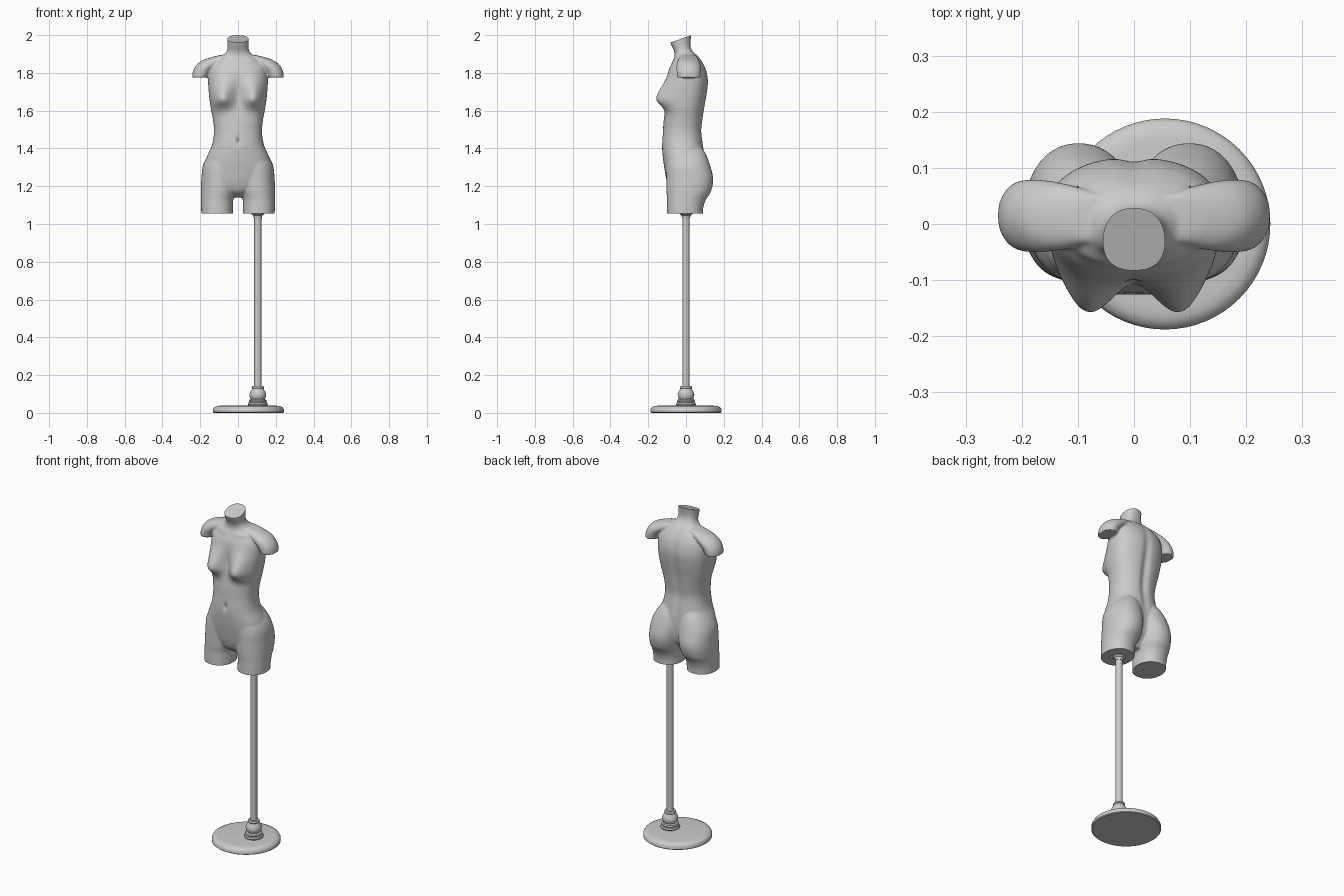
import bpy, bmesh, math
from mathutils import Vector

if "Cube" in bpy.data.objects:
    bpy.data.objects.remove(bpy.data.objects["Cube"])


def sample(table, z):
    """Smooth interpolation of table rows keyed by their first value."""
    n = len(table)
    i = 0
    while i < n - 2 and z > table[i + 1][0]:
        i += 1

    def slope(j, k):
        a, b = max(j - 1, 0), min(j + 1, n - 1)
        return (table[b][k] - table[a][k]) / (table[b][0] - table[a][0])
    h = table[i + 1][0] - table[i][0]
    t = (z - table[i][0]) / h
    return [(2*t**3 - 3*t*t + 1) * table[i][k] + (t**3 - 2*t*t + t) * h * slope(i, k)
            + (3*t*t - 2*t**3) * table[i + 1][k] + (t**3 - t*t) * h * slope(i + 1, k)
            for k in range(1, len(table[0]))]


def bump(d, s):
    return math.exp(-(d / s) ** 2)


def loft(bm, table, side=1, power=2.0, detail=None, rings=60, segs=96):
    """Stack of oval rings; rows are (z, centre x, half width, front y, back y)."""
    loops = []
    z0, z1 = table[0][0], table[-1][0]
    for r in range(rings + 1):
        z = z0 + (z1 - z0) * r / rings
        cx, w, yf, yb = sample(table, z)
        ring = []
        for s in range(segs):
            a = math.tau * s / segs
            c, sn = math.cos(a), math.sin(a)
            x = side * cx + w * math.copysign(abs(c) ** (2 / power), c)
            y = (yf + yb) / 2 + (yb - yf) / 2 * math.copysign(abs(sn) ** (2 / power), sn)
            if detail:
                y += detail(x, z, sn)
            ring.append(bm.verts.new((x, y, z)))
        loops.append(ring)
    faces = [bm.faces.new(loops[0][::-1]), bm.faces.new(loops[-1])]
    for a, b in zip(loops, loops[1:]):
        for s in range(segs):
            t = (s + 1) % segs
            faces.append(bm.faces.new((a[s], a[t], b[t], b[s])))


def body_detail(x, z, sn):
    """Breasts, navel, collar bones and spine groove."""
    if sn < 0:
        f = min(1, -sn * 2.5)
        dz = z - 1.665
        breast = 0.068 * bump(abs(x) - 0.086, 0.056) * bump(dz, 0.085 if dz > 0 else 0.05)
        navel = 0.014 * bump(x, 0.009) * bump(z - 1.44, 0.022)
        bone = 0.006 * bump(z - 1.862 - 0.1 * (abs(x) - 0.06), 0.012) * bump(abs(x) - 0.07, 0.05)
        sternum = 0.008 * bump(x, 0.025) * bump(z - 1.69, 0.08)
        return f * (navel + sternum - breast - bone)
    spine = 0.013 * bump(x, 0.022) * bump(z - 1.58, 0.24)
    return -spine * min(1, sn * 2)


def make_object(name, bm, angle=40):
    bmesh.ops.recalc_face_normals(bm, faces=bm.faces)
    me = bpy.data.meshes.new(name)
    bm.to_mesh(me)
    bm.free()
    ob = bpy.data.objects.new(name, me)
    bpy.context.collection.objects.link(ob)
    bpy.ops.object.select_all(action='DESELECT')
    ob.select_set(True)
    bpy.context.view_layer.objects.active = ob
    bpy.ops.object.shade_smooth_by_angle(angle=math.radians(angle))
    return ob


def lathe(name, profile, x, segs=64):
    bm = bmesh.new()
    vs = [bm.verts.new((r, 0, z)) for r, z in profile]
    es = [bm.edges.new(p) for p in zip(vs, vs[1:])]
    bmesh.ops.spin(bm, geom=vs + es, cent=(0, 0, 0), axis=(0, 0, 1),
                   angle=math.tau, steps=segs)
    bmesh.ops.remove_doubles(bm, verts=bm.verts, dist=1e-5)
    bmesh.ops.translate(bm, verts=bm.verts, vec=(x, 0, 0))
    return make_object(name, bm, 35)


# Body sections
trunk = [(1.14, 0, .03, -.04, .03), (1.17, 0, .07, -.08, .05), (1.21, 0, .13, -.098, .085),
         (1.28, 0, .178, -.112, .10), (1.35, 0, .166, -.122, .10), (1.42, 0, .137, -.127, .092),
         (1.49, 0, .127, -.122, .084), (1.55, 0, .132, -.118, .09), (1.62, 0, .145, -.108, .10),
         (1.69, 0, .154, -.10, .112), (1.76, 0, .158, -.10, .118), (1.82, 0, .152, -.09, .106),
         (1.86, 0, .128, -.07, .086), (1.89, 0, .085, -.06, .064), (1.915, 0, .06, -.063, .036),
         (1.95, 0, .055, -.079, .024), (2.03, 0, .058, -.108, .034)]
thigh = [(1.03, .11, .084, -.10, .088), (1.09, .111, .084, -.10, .092), (1.13, .110, .085, -.10, .106),
         (1.17, .104, .092, -.103, .131), (1.235, .098, .096, -.104, .144),
         (1.315, .088, .096, -.104, .126), (1.38, .078, .07, -.09, .10), (1.42, .07, .04, -.05, .07)]
upper_arm = [(1.775, .2, .044, -.046, .076), (1.81, .187, .051, -.05, .079),
             (1.84, .16, .061, -.05, .078), (1.865, .125, .066, -.044, .07),
             (1.885, .088, .046, -.034, .058), (1.895, .065, .025, -.03, .05)]

bm = bmesh.new()
loft(bm, trunk, power=2.3, detail=body_detail, rings=160, segs=160)
for side in (-1, 1):
    loft(bm, thigh, side, power=2.15)
    loft(bm, upper_arm, side)
raw = make_object("torso_raw", bm)

# Fuse the sections into one skin
rm = raw.modifiers.new("fuse", 'REMESH')
rm.mode = 'VOXEL'
rm.voxel_size = 0.005
sm = raw.modifiers.new("soften", 'SMOOTH')
sm.factor = 0.5
sm.iterations = 8
deps = bpy.context.evaluated_depsgraph_get()
fused = bpy.data.meshes.new_from_object(raw.evaluated_get(deps))
bm = bmesh.new()
bm.from_mesh(fused)
bpy.data.objects.remove(raw)

# Flat cuts at the thighs and the tilted neck
for co, no in (((0, 0, 1.055), (0, 0, -1)), ((0, .03, 2.0), (0, -.04, .115))):
    bmesh.ops.bisect_plane(bm, geom=bm.verts[:] + bm.edges[:] + bm.faces[:], dist=1e-5,
                           plane_co=co, plane_no=Vector(no).normalized(), clear_outer=True)
    bmesh.ops.holes_fill(bm, edges=[e for e in bm.edges if e.is_boundary], sides=0)
make_object("torso", bm, 45)

# Stand
lathe("base_disc", [(0, 0), (.183, 0), (.188, .004), (.188, .018), (.182, .029),
                    (.168, .036), (.15, .038), (0, .04)], .055)
lathe("pole_collar", [(0, .038), (.05, .038), (.053, .045), (.05, .053), (.045, .056), (.048, .062),
                      (.045, .069), (.037, .073), (.043, .085), (.044, .098), (.04, .112),
                      (.032, .124), (.03, .128), (.033, .133), (.03, .142), (0, .142)], .105)
lathe("pole", [(0, .13), (.019, .13), (.019, 1.07), (0, 1.07)], .105, 32)
lathe("pole_fitting", [(0, 1.03), (.021, 1.03), (.024, 1.045), (.034, 1.053), (.034, 1.06), (0, 1.06)],
      .105, 32)
